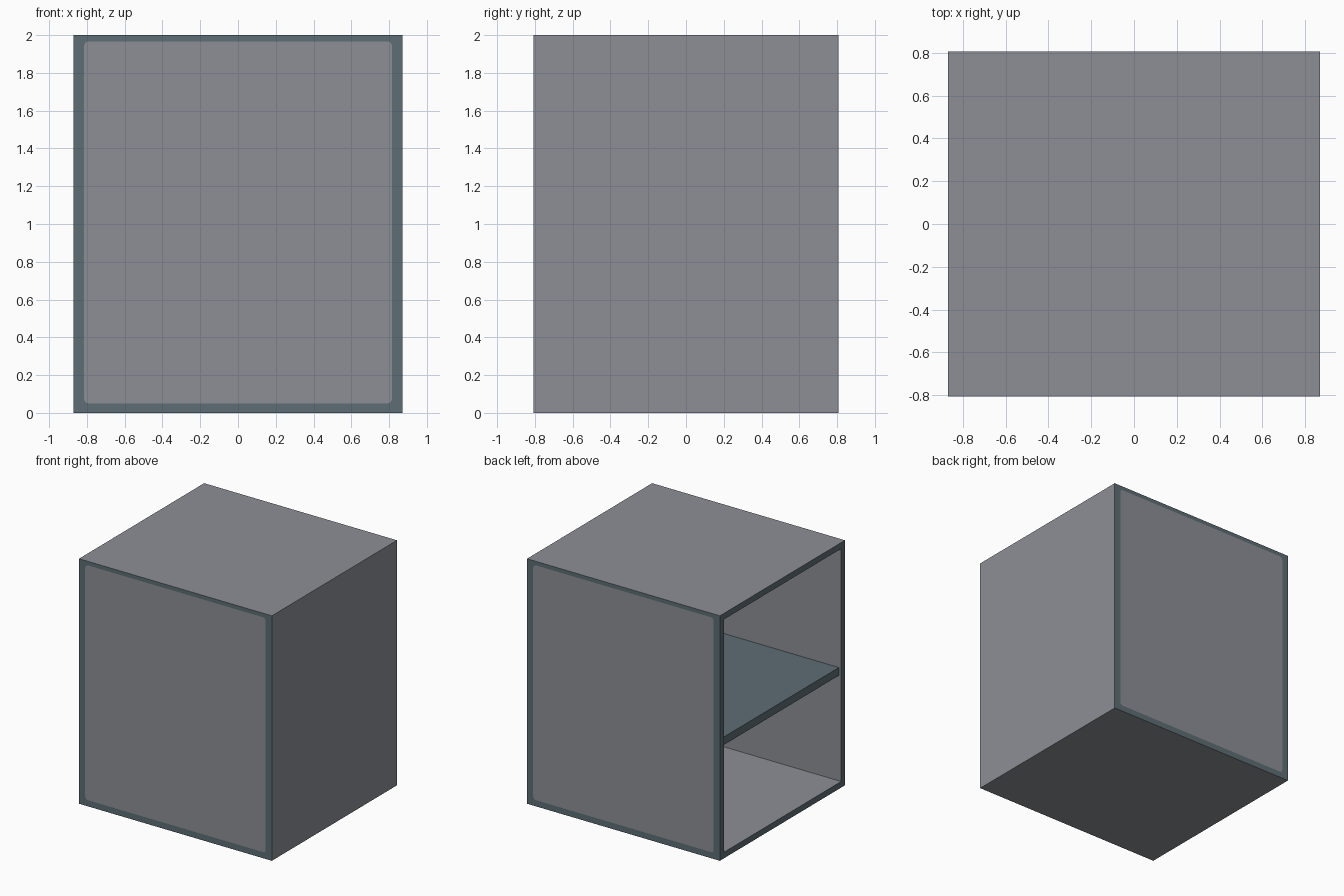
import bpy, bmesh, math

if "Cube" in bpy.data.objects:
    bpy.data.objects.remove(bpy.data.objects["Cube"])

X, Y, H, T = 0.871, 0.807, 2.0, 0.05   # half width, half depth, height, wall


def material(name, rgb):
    m = bpy.data.materials.new(name)
    m.diffuse_color = (*rgb, 1)
    m.use_nodes = True
    m.node_tree.nodes["Principled BSDF"].inputs["Base Color"].default_value = m.diffuse_color
    return m


GREY = material("light_grey", (0.27, 0.275, 0.305))
TEAL = material("dark_teal_grey", (0.11, 0.155, 0.175))


def finish(name, bm, mats):
    me = bpy.data.meshes.new(name)
    bm.to_mesh(me)
    bm.free()
    for m in mats:
        me.materials.append(m)
    ob = bpy.data.objects.new(name, me)
    bpy.context.collection.objects.link(ob)
    return ob


def corners(bm, x0, x1, y, z0, z1):
    """Eight box corners keyed by (x, y, z) side."""
    return {(i, j, k): bm.verts.new(((x0, x1)[i], (-y, y)[j], (z0, z1)[k]))
            for i in (0, 1) for j in (0, 1) for k in (0, 1)}


RING = [(0, 0), (1, 0), (1, 1), (0, 1)]


def framed_face(bm, c, j):
    """Front or back face: a teal border around a rounded grey panel."""
    y, r, n = (-Y, Y)[j], 0.025, 4
    x, z0, z1 = 0.815, 0.05, 1.967
    outer = [c[(i, j, k)] for i, k in RING]
    arcs = []
    for q, (i, k) in enumerate(RING):
        cx, cz = (-x + r, x - r)[i], (z0 + r, z1 - r)[k]
        a0 = math.pi * (1 + q / 2)
        arcs.append([bm.verts.new((cx + r * math.cos(a0 + s * math.pi / 2 / n), y,
                                   cz + r * math.sin(a0 + s * math.pi / 2 / n)))
                     for s in range(n + 1)])
    faces = [bm.faces.new([v for a in arcs for v in a])]
    for q in range(4):
        for s in range(n):
            faces.append(bm.faces.new((outer[q], arcs[q][s + 1], arcs[q][s])))
        p = (q + 1) % 4
        faces.append(bm.faces.new((outer[q], outer[p], arcs[p][0], arcs[q][-1])))
    for f in faces[1:]:
        f.material_index = 1


# cabinet shell, open on the left side
bm = bmesh.new()
out = corners(bm, -X, X, Y, 0, H)
inn = corners(bm, -X, X - T, Y - T, T, H - T)
for c in (out, inn):
    bm.faces.new([c[(1, j, k)] for j, k in RING])
    for k in (0, 1):
        bm.faces.new([c[(i, j, k)] for i, j in RING])
for j in (0, 1):
    bm.faces.new([inn[(i, j, k)] for i, k in RING])
    framed_face(bm, out, j)
# teal rim around the opening
for a, b in zip(RING, RING[1:] + RING[:1]):
    f = bm.faces.new((out[(0, *a)], out[(0, *b)], inn[(0, *b)], inn[(0, *a)]))
    f.material_index = 1
bmesh.ops.recalc_face_normals(bm, faces=bm.faces)
finish("cabinet_shell", bm, [GREY, TEAL])

# middle shelf, slightly set back
bm = bmesh.new()
c = corners(bm, -X + 0.02, X - T, Y - T, 0.91, 0.975)
for s in (0, 1):
    bm.faces.new([c[(s, j, k)] for j, k in RING])
    bm.faces.new([c[(i, s, k)] for i, k in RING])
    bm.faces.new([c[(i, j, s)] for i, j in RING])
bmesh.ops.recalc_face_normals(bm, faces=bm.faces)
finish("shelf", bm, [TEAL])
